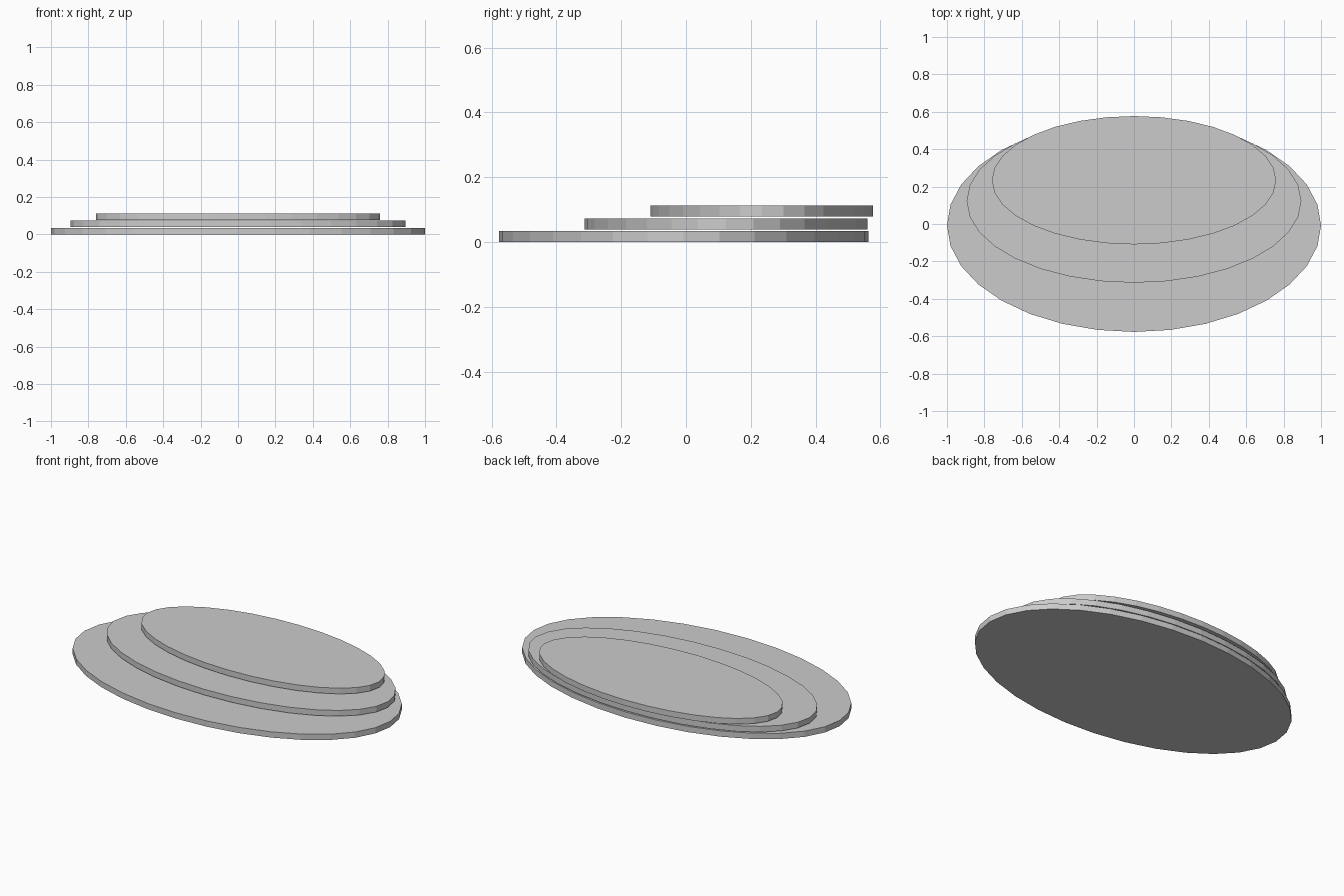
import bpy

if "Cube" in bpy.data.objects:
    bpy.data.objects.remove(bpy.data.objects["Cube"])


def oval_slab(name, rx, ry, y, z0, z1):
    """Flat 32-sided oval slab between heights z0 and z1."""
    bpy.ops.mesh.primitive_cylinder_add(vertices=32, radius=1, depth=1,
                                        location=(0, y, (z0 + z1) / 2))
    slab = bpy.context.object
    slab.name = name
    slab.scale = (rx, ry, z1 - z0)
    bpy.ops.object.transform_apply(location=False, rotation=False, scale=True)
    return slab


# Three stacked oval steps, shrinking toward the back with thin gaps between
oval_slab("bottom_step", 1.0, 0.570, -0.007, 0.0, 0.034)
oval_slab("middle_step", 0.895, 0.437, 0.123, 0.039, 0.073)
oval_slab("top_step", 0.76, 0.343, 0.234, 0.078, 0.112)
